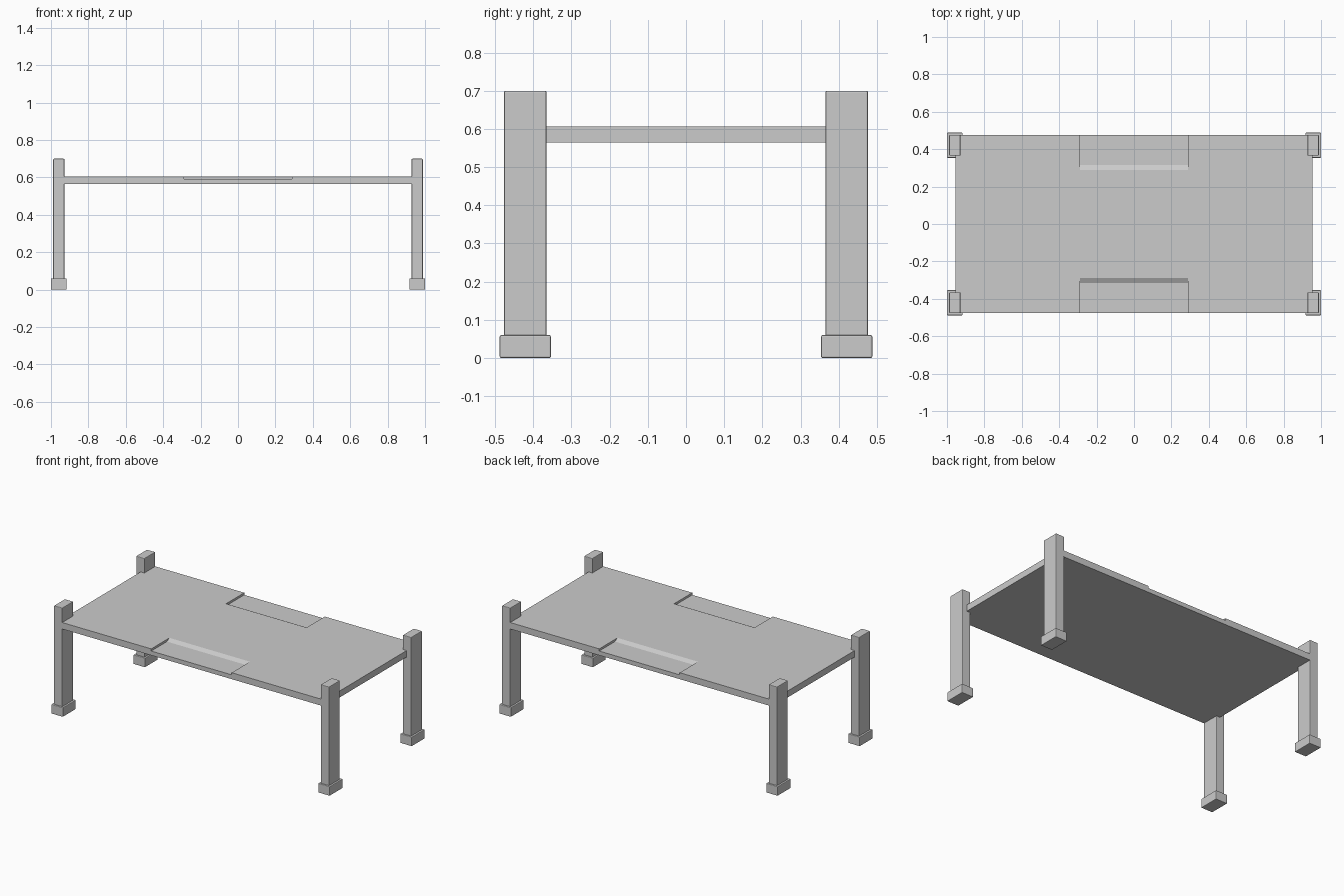
import bpy, bmesh
from mathutils import Vector

if "Cube" in bpy.data.objects:
    bpy.data.objects.remove(bpy.data.objects["Cube"])


def mesh_object(name, bm):
    bmesh.ops.recalc_face_normals(bm, faces=bm.faces)
    mesh = bpy.data.meshes.new(name)
    bm.to_mesh(mesh)
    bm.free()
    ob = bpy.data.objects.new(name, mesh)
    bpy.context.collection.objects.link(ob)
    return ob


def box(name, low, high, bevel=0.0):
    low, high = Vector(low), Vector(high)
    bm = bmesh.new()
    bmesh.ops.create_cube(bm, size=1)
    bmesh.ops.scale(bm, vec=high - low, verts=bm.verts)
    bmesh.ops.translate(bm, vec=(low + high) / 2, verts=bm.verts)
    ob = mesh_object(name, bm)
    if bevel:
        mod = ob.modifiers.new("soft_edges", 'BEVEL')
        mod.width = bevel
        mod.segments = 2
    return ob


# Table top
top = box("table_top", (-0.955, -0.477, 0.564), (0.955, 0.477, 0.606))

# Shallow recesses in the long edges, open outward with a sloped inner end
profile = [(0.25, 0.66), (0.29, 0.606), (0.316, 0.592), (0.55, 0.592), (0.55, 0.66)]
profile[0] = (0.29, 0.66)
for name, s in (("front", -1), ("back", 1)):
    bm = bmesh.new()
    face = bm.faces.new([bm.verts.new((-0.289, s * y, z)) for y, z in profile])
    ext = bmesh.ops.extrude_face_region(bm, geom=[face])
    verts = [g for g in ext["geom"] if isinstance(g, bmesh.types.BMVert)]
    bmesh.ops.translate(bm, vec=(0.578, 0, 0), verts=verts)
    cutter = mesh_object(name + "_recess_cutter", bm)
    cutter.hide_render = True
    cutter.hide_set(True)
    mod = top.modifiers.new(name + "_recess", 'BOOLEAN')
    mod.operation = 'DIFFERENCE'
    mod.solver = 'EXACT'
    mod.object = cutter

# Four legs, each standing in a wider foot
for sx, side in ((-1, "left"), (1, "right")):
    for sy, end in ((-1, "front"), (1, "back")):
        x, y = sx * 0.958, sy * 0.421
        box(f"{end}_{side}_leg", (x - 0.03, y - 0.056, 0.04), (x + 0.03, y + 0.056, 0.70), 0.004)
        box(f"{end}_{side}_foot", (x - 0.042, y - 0.067, 0), (x + 0.042, y + 0.067, 0.06), 0.004)
